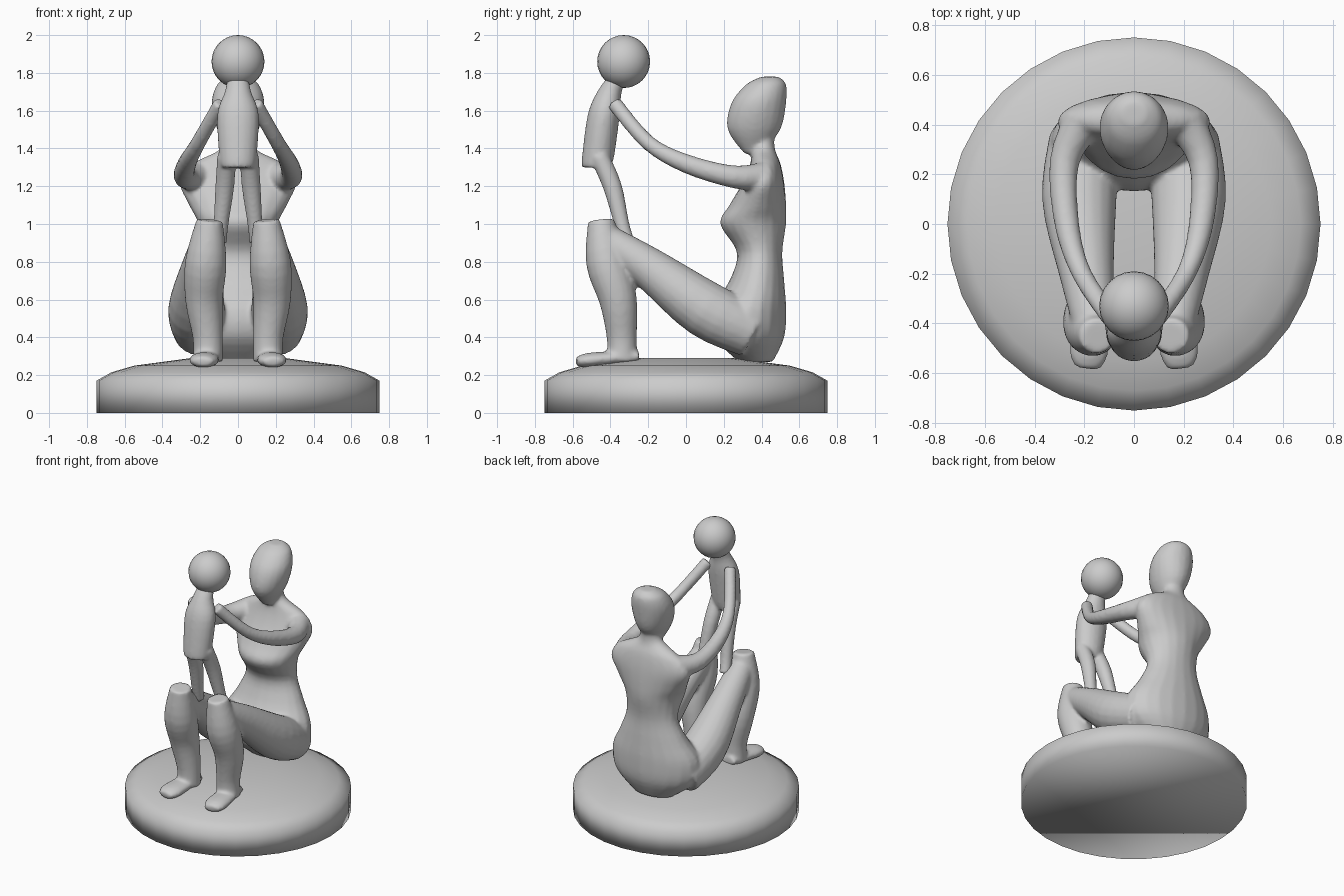
import bpy, bmesh, math
from mathutils import Vector

cube = bpy.data.objects.get("Cube")
if cube:
    bpy.data.objects.remove(cube, do_unlink=True)

grey = (.6, .6, .6, 1)
stone = bpy.data.materials.new("grey_stone")
stone.use_nodes = True
stone.diffuse_color = grey
stone.node_tree.nodes["Principled BSDF"].inputs["Base Color"].default_value = grey


def flow(rows, steps):
    """Resample rows along a smooth spline that passes through each of them."""
    points = [Vector(row) for row in rows]
    last = len(points) - 1
    result = []
    for i in range(last):
        start, end = points[i], points[i + 1]
        leave = (end - points[max(i - 1, 0)]) / 2
        arrive = (points[min(i + 2, last)] - start) / 2
        for step in range(steps):
            t = step / steps
            blend = t * t * (3 - 2 * t)
            bend = leave * (t * (1 - t) ** 2) - arrive * (t * t * (1 - t))
            result.append(start * (1 - blend) + end * blend + bend)
    return result + [points[last]]


def loft(bm, rows, sides=20, steps=4, level=False):
    """Skin elliptical rings given as (centre x, y, z, half width, half depth)."""
    rows = flow(rows, steps)
    centres = [Vector(row[:3]) for row in rows]
    rings = []
    for i, (centre, row) in enumerate(zip(centres, rows)):
        ahead = centres[min(i + 1, len(rows) - 1)] - centres[max(i - 1, 0)]
        along = Vector((0, 0, 1)) if level else ahead.normalized()
        across = (Vector((1, 0, 0)) - along * along.x).normalized()
        out = along.cross(across)
        ring = []
        for k in range(sides):
            angle = math.tau * k / sides
            offset = across * row[3] * math.cos(angle) + out * row[4] * math.sin(angle)
            ring.append(bm.verts.new(centre + offset))
        rings.append(ring)
    for low, high in zip(rings, rings[1:]):
        for k in range(sides):
            following = (k + 1) % sides
            bm.faces.new((low[k], low[following], high[following], high[k]))
    bm.faces.new(rings[0])
    bm.faces.new(rings[-1])


def stack(bm, rows):
    """Level body rings given as (height, front y, back y, half width)."""
    loft(bm, [(0, (front + back) / 2, z, width, (back - front) / 2)
              for z, front, back, width in rows], level=True)


def limb_pair(bm, rows, flatness=1):
    """A mirrored pair of tapering limbs given as (x, y, z, radius)."""
    for side in (-1, 1):
        loft(bm, [(x * side, y, z, radius, radius * flatness) for x, y, z, radius in rows])


def finish(bm, name, voxel=None):
    """Turn the mesh into an object, optionally fusing its parts into one surface."""
    bmesh.ops.recalc_face_normals(bm, faces=bm.faces)
    mesh = bpy.data.meshes.new(name)
    bm.to_mesh(mesh)
    bm.free()
    mesh.materials.append(stone)
    mesh.shade_smooth()
    obj = bpy.data.objects.new(name, mesh)
    bpy.context.collection.objects.link(obj)
    if voxel:
        fuse = obj.modifiers.new("fuse", "REMESH")
        fuse.mode = "VOXEL"
        fuse.voxel_size = voxel
        fuse.use_smooth_shade = True
        soften = obj.modifiers.new("soften", "SMOOTH")
        soften.iterations = 6


# Round plinth with a gently domed top
bm = bmesh.new()
plinth = [(0, .75), (.17, .75), (.215, .67), (.25, .55), (.29, .25)]
loft(bm, [(0, 0, z, radius, radius) for z, radius in plinth], sides=32, steps=1, level=True)
finish(bm, "plinth")

# Seated adult: hips, waist, chest, shoulders and neck
bm = bmesh.new()
stack(bm, [
    (.27, .28, .46, .15), (.4, .15, .52, .31), (.55, .14, .53, .33),
    (.7, .23, .52, .25), (.85, .27, .51, .19), (1, .18, .53, .21),
    (1.1, .23, .53, .26), (1.22, .3, .52, .31), (1.32, .34, .5, .24),
    (1.4, .35, .47, .09), (1.5, .35, .47, .07)])

# Adult head, egg shaped and tipped forward
stack(bm, [
    (1.37, .31, .4, .04), (1.5, .22, .5, .11), (1.64, .24, .53, .14),
    (1.74, .32, .53, .11), (1.78, .4, .49, .05)])

# Arms reaching forward to the child
limb_pair(bm, [
    (.2, .42, 1.25, .08), (.28, .25, 1.25, .06), (.27, 0, 1.32, .05),
    (.21, -.2, 1.43, .04), (.09, -.38, 1.64, .04)])

# Raised thighs
limb_pair(bm, [
    (.2, .35, .43, .14), (.22, .1, .55, .15), (.19, -.2, .77, .11),
    (.15, -.46, .94, .08)])

# Knees, shins and ankles
limb_pair(bm, [
    (.15, -.45, 1.02, .07), (.17, -.42, .8, .11), (.18, -.36, .6, .1),
    (.16, -.34, .4, .08), (.16, -.34, .27, .08)])

# Feet
limb_pair(bm, [(.16, -.25, .3, .06), (.18, -.5, .28, .08), (.19, -.58, .27, .05)], flatness=.5)
finish(bm, "seated_adult", voxel=.012)

# Child standing on the knees: torso and neck
bm = bmesh.new()
stack(bm, [
    (1.3, -.55, -.4, .09), (1.36, -.55, -.38, .1), (1.58, -.52, -.35, .11),
    (1.7, -.47, -.34, .07), (1.8, -.4, -.3, .05)])

# Child legs
limb_pair(bm, [
    (.06, -.46, 1.36, .05), (.07, -.39, 1.2, .05), (.09, -.34, 1, .04),
    (.1, -.31, .9, .04)])
finish(bm, "child_body", voxel=.01)

# Child head
bm = bmesh.new()
bmesh.ops.create_uvsphere(bm, u_segments=24, v_segments=16, radius=.14)
bmesh.ops.translate(bm, verts=bm.verts, vec=(0, -.33, 1.86))
finish(bm, "child_head")
